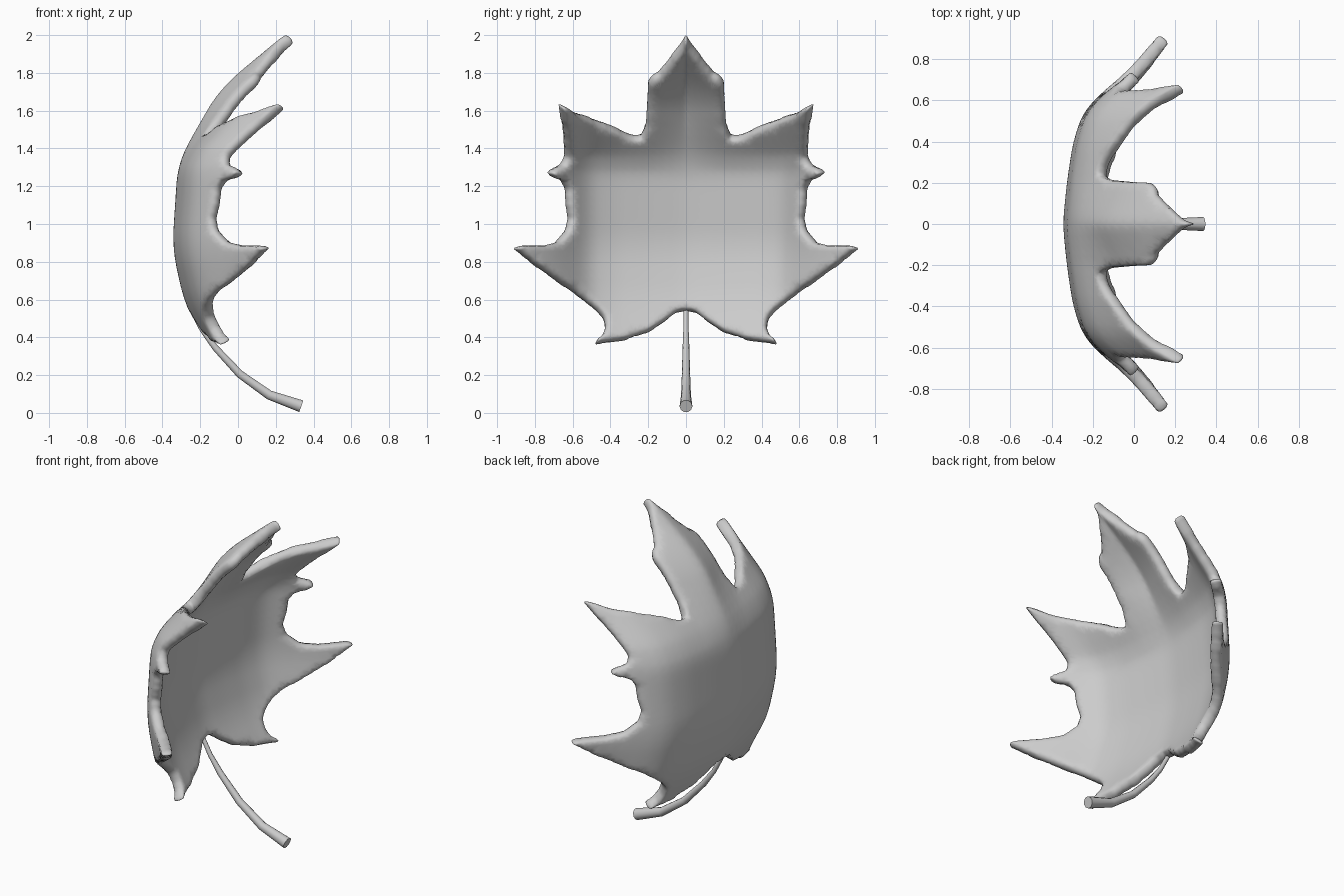
import bpy, bmesh, math
from mathutils import Vector
from mathutils.geometry import delaunay_2d_cdt

if "Cube" in bpy.data.objects:
    bpy.data.objects.remove(bpy.data.objects["Cube"])

# Half outline of the leaf as (y, z), from bottom notch to top tip
HALF = [(0, .54), (.05, .53), (.12, .475), (.2, .425), (.32, .385), (.485, .363),
        (.475, .385), (.445, .41), (.43, .45), (.44, .5), (.48, .545), (.6, .632),
        (.78, .76), (.92, .872), (.89, .886), (.77, .886), (.70, .905), (.65, .965),
        (.632, 1.03), (.645, 1.1), (.65, 1.19), (.67, 1.23), (.71, 1.24),
        (.738, 1.27), (.71, 1.30), (.67, 1.315), (.652, 1.36), (.657, 1.47),
        (.678, 1.635), (.655, 1.63), (.61, 1.6), (.45, 1.55), (.28, 1.475),
        (.24, 1.475), (.222, 1.51), (.214, 1.65), (.208, 1.76), (.185, 1.79),
        (.15, 1.81), (.06, 1.92), (0, 2.0)]
HALF = [(y * 1.012, 1 + (z - 1) * 1.016) for y, z in HALF]
# Back surface: lengthwise and crosswise bending
LENGTH = [(.2, -.1), (.37, -.18), (.57, -.285), (.87, -.352), (1.33, -.322),
          (1.72, -.105), (2.02, .26), (2.3, .6)]
CROSS = [(0, 0), (.2, .02), (.4, .05), (.56, .105), (.65, .205), (.75, .32),
         (.95, .49), (1.2, .7)]
THICK = .066


def lerp_table(table, t):
    for (a, u), (b, v) in zip(table, table[1:]):
        if t <= b:
            return u + (v - u) * (t - a) / (b - a)
    return table[-1][1]


def smooth_table(table, t, w):
    return sum(lerp_table(table, abs(t + w * k / 4)) for k in range(-4, 5)) / 9


def depth(y, z):
    y = abs(y)
    curl = .5 * y * max(0, z - 1.4)
    lobe = .2 * min(y, .2) * min(1, max(0, (z - 1.3) / .3))
    return smooth_table(LENGTH, z, .1) + smooth_table(CROSS, y, .06) + curl + lobe


# Closed outline, evenly subdivided
loop = HALF + [(-y, z) for y, z in HALF[-2:0:-1]]
outline = []
for a, b in zip(loop, loop[1:] + loop[:1]):
    a, b = Vector(a), Vector(b)
    n = max(1, round((b - a).length / .025))
    outline += [a.lerp(b, i / n) for i in range(n)]

# Interior grid points kept clear of the edge
grid = []
for i in range(-18, 19):
    for j in range(8, 41):
        p = Vector((i * .05, j * .05))
        if min((p - q).length for q in outline) > .025:
            grid.append(p)

n = len(outline)
verts, _, faces, *_ = delaunay_2d_cdt(outline + grid, [], [list(range(n))], 1, 1e-5)

# Leaf blade: curved sheet, thickened and rounded
bm = bmesh.new()
bv = [bm.verts.new((depth(p.x, p.y), p.x, p.y)) for p in verts]
for f in faces:
    bm.faces.new([bv[i] for i in f])
bmesh.ops.delete(bm, geom=[v for v in bm.verts if not v.link_faces], context='VERTS')
bm.normal_update()
for f in bm.faces:
    if f.normal.x < 0:
        f.normal_flip()
    f.smooth = True
mesh = bpy.data.meshes.new("leaf_blade")
bm.to_mesh(mesh)
bm.free()
blade = bpy.data.objects.new("leaf_blade", mesh)
bpy.context.collection.objects.link(blade)
solid = blade.modifiers.new("thickness", 'SOLIDIFY')
solid.thickness = THICK
solid.offset = 1
sub = blade.modifiers.new("rounding", 'SUBSURF')
sub.levels = sub.render_levels = 1

# Stem: tapered bent tube
PATH = [(-.26, .57, .012), (-.19, .44, .014), (-.12, .345, .018), (.01, .205, .022),
        (.165, .095, .026), (.335, .035, .034)]
curve = bpy.data.curves.new("stem", 'CURVE')
curve.dimensions = '3D'
curve.bevel_depth = 1
curve.bevel_resolution = 3
curve.use_fill_caps = True
sp = curve.splines.new('POLY')
sp.points.add(len(PATH) - 1)
for pt, (x, z, r) in zip(sp.points, PATH):
    pt.co = (x, 0, z, 1)
    pt.radius = r
stem = bpy.data.objects.new("stem", curve)
bpy.context.collection.objects.link(stem)
bpy.context.view_layer.objects.active = stem
stem.select_set(True)
bpy.ops.object.convert(target='MESH')
bpy.ops.object.shade_smooth_by_angle(angle=math.radians(40))
